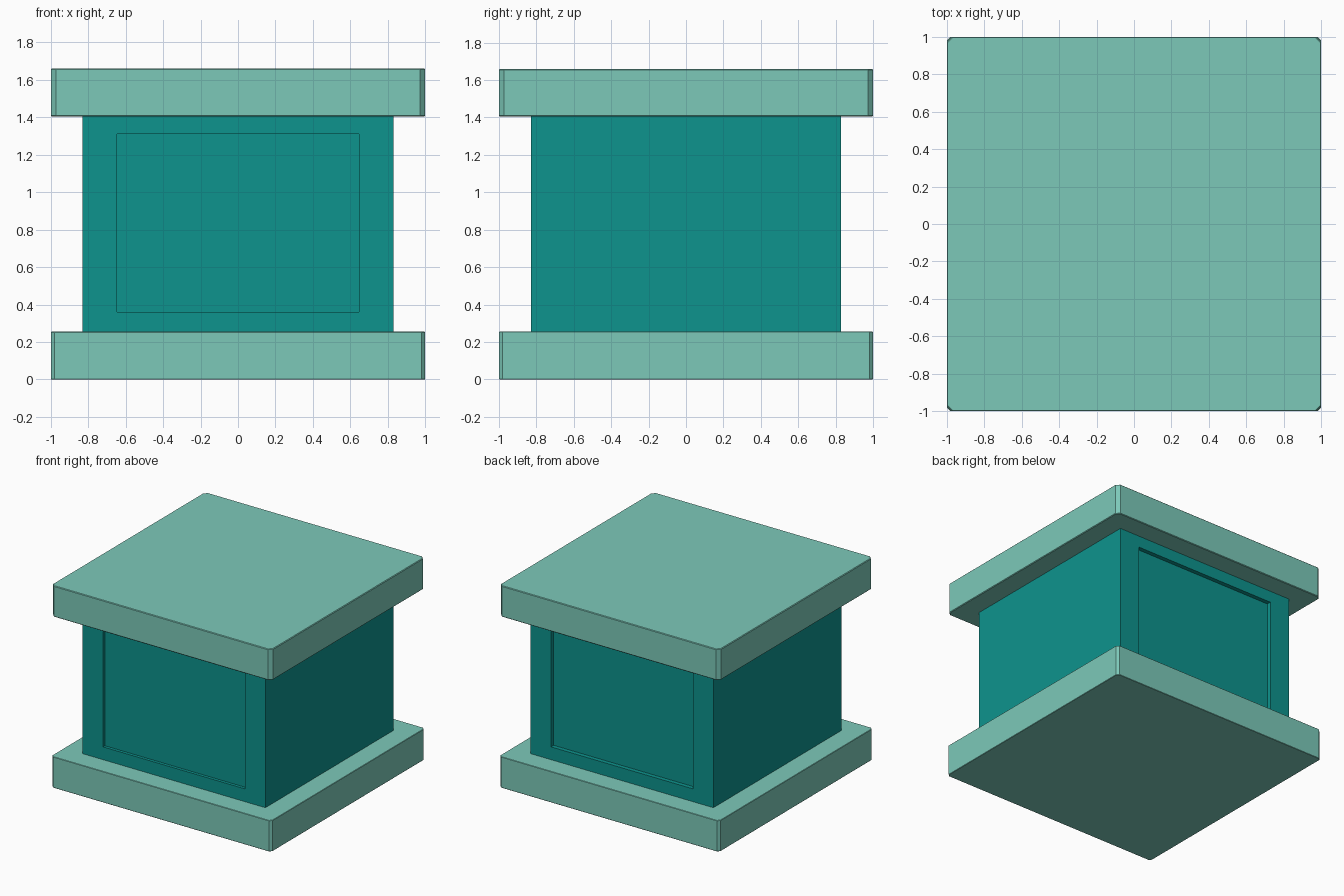
import bpy
import bmesh

cube = bpy.data.objects.get("Cube")
if cube:
    bpy.data.objects.remove(cube, do_unlink=True)


def make_material(name, rgb):
    mat = bpy.data.materials.new(name)
    mat.use_nodes = True
    color = (*rgb, 1.0)
    mat.diffuse_color = color
    mat.node_tree.nodes["Principled BSDF"].inputs["Base Color"].default_value = color
    return mat


def add_object(name, bm, mat):
    bmesh.ops.recalc_face_normals(bm, faces=bm.faces)
    mesh = bpy.data.meshes.new(name)
    bm.to_mesh(mesh)
    bm.free()
    mesh.materials.append(mat)
    obj = bpy.data.objects.new(name, mesh)
    bpy.context.collection.objects.link(obj)
    return obj


def box(half, z0, z1):
    bm = bmesh.new()
    bmesh.ops.create_cube(bm, size=2)
    for v in bm.verts:
        v.co = (v.co.x * half, v.co.y * half, z1 if v.co.z > 0 else z0)
    return bm


def slab(name, z0, z1, chamfer, rim, mat):
    """Square slab with cut corners and a fine bevel round its rims."""
    bm = box(1.0, z0, z1)
    uprights = [e for e in bm.edges
                if abs(e.verts[0].co.z - e.verts[1].co.z) > 0.1]
    bmesh.ops.bevel(bm, geom=uprights, offset=chamfer, segments=1, affect='EDGES')
    rims = [e for e in bm.edges
            if abs(e.verts[0].co.z - e.verts[1].co.z) < 0.01]
    bmesh.ops.bevel(bm, geom=rims, offset=rim, segments=1, affect='EDGES')
    return add_object(name, bm, mat)


pale_teal = make_material("pale teal", (0.202, 0.584, 0.485))
deep_teal = make_material("deep teal", (0.004, 0.292, 0.266))

# Base and top slabs
slab("base_slab", 0.0, 0.255, 0.02, 0.003, pale_teal)
slab("top_slab", 1.405, 1.66, 0.028, 0.005, pale_teal)

# Body with a sunken panel on the front and back
bm = box(0.83, 0.255, 1.405)
for side, depth in ((-1, 0.025), (1, 0.035)):
    face = next(f for f in bm.faces if f.normal.y * side > 0.9)
    bmesh.ops.inset_individual(bm, faces=[face], thickness=0.1)
    for v in face.verts:
        v.co.x = 0.645 if v.co.x > 0 else -0.645
        v.co.z = 1.31 if v.co.z > 0.8 else 0.36
    panel = bmesh.ops.extrude_discrete_faces(bm, faces=[face])["faces"][0]
    for v in panel.verts:
        v.co.y -= side * depth
add_object("body", bm, deep_teal)
